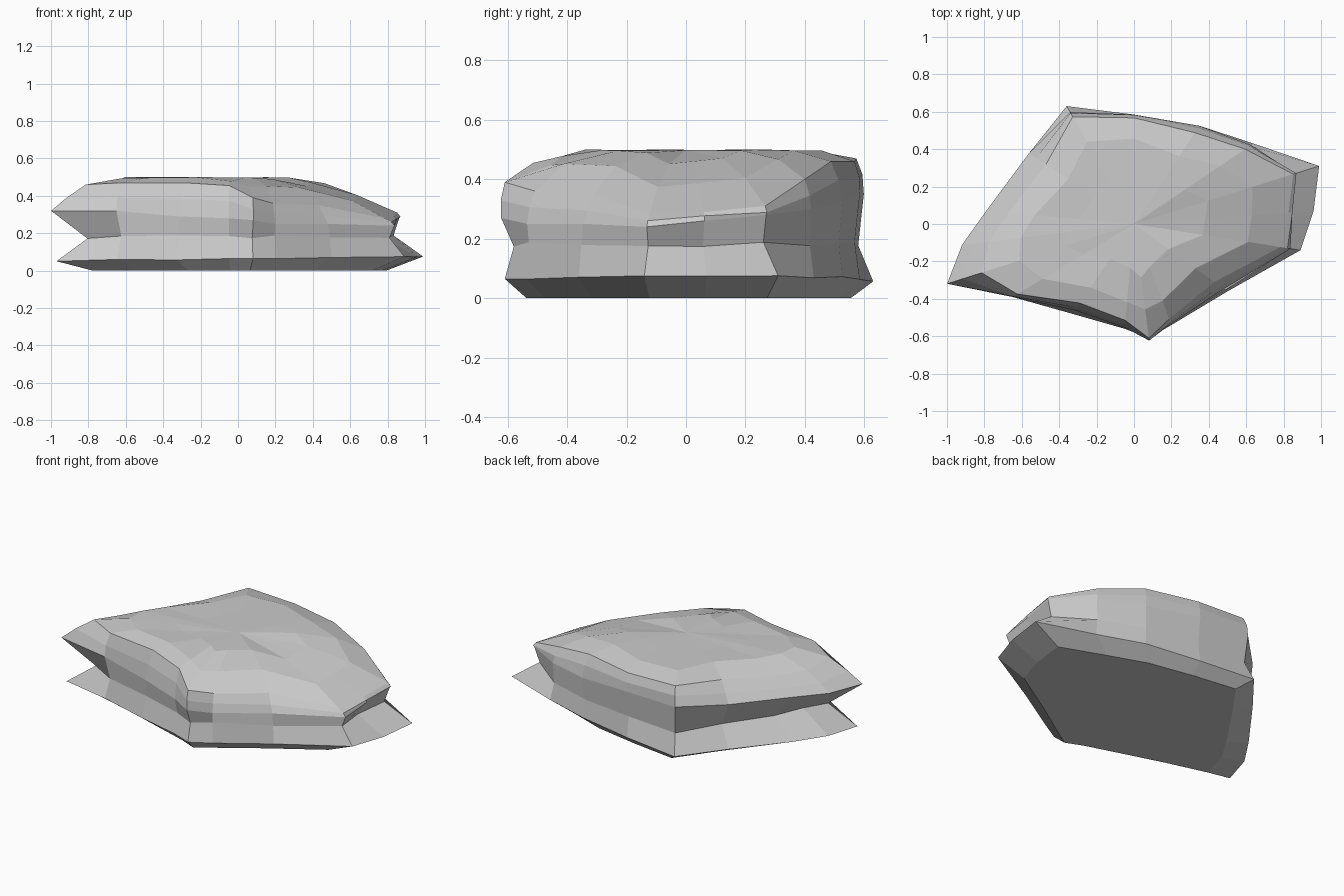
import bpy, bmesh, random

if "Cube" in bpy.data.objects:
    bpy.data.objects.remove(bpy.data.objects["Cube"])

random.seed(4)

# One row per vertical column around the slab, counter-clockwise from the left front corner:
# ledge x, ledge y, notch scale, lip scale, lip z, shoulder scale, shoulder z
COLUMNS = [
    (-.97, -.31, .83, 1.03, .32, .84, .46),
    (-.65, -.39, .96, 1.00, .32, .96, .47),
    (-.33, -.48, .95, .96, .29, .88, .47),
    (-.05, -.56, .95, .99, .28, .92, .455),
    (.08, -.61, .95, 1.02, .27, 1.0, .39),
    (.20, -.54, .98, .99, .25, .94, .36),
    (.50, -.36, .98, .96, .25, .86, .35),
    (.89, -.14, .91, .94, .24, .88, .28),
    (.96, .07, .82, .88, .26, .86, .29),
    (.99, .31, .84, .87, .28, .86, .31),
    (.64, .43, .97, .98, .30, .93, .40),
    (.35, .525, .98, 1.00, .32, .93, .46),
    (.00, .585, .97, 1.00, .35, .97, .46),
    (-.36, .63, .92, .95, .35, .91, .47),
    (-.56, .38, .85, 1.00, .34, .84, .45),
    (-.79, .07, .82, 1.00, .33, .85, .43),
    (-.91, -.11, .82, 1.01, .32, .85, .43),
]


def top_height(x, y):
    """Flat crown that falls away to the right, front right and front."""
    return (.498 - .13 * max(0, x - .25) - .22 * max(0, .8 * x - .6 * y - .2)
            - .35 * max(0, -y - .38))


def jitter(a):
    return random.uniform(-a, a)


# Horizontal rings from the base up to the crown
rings = [[] for _ in range(8)]
for x, y, notch, lip, lip_z, sh, sh_z in COLUMNS:
    mid = (lip + sh) / 2 + .012
    rings[0].append((x * .80, y * .88, 0))
    rings[1].append((x, y, .064 + .011 * x + jitter(.005)))
    rings[2].append((x * notch, y * notch, .18 + jitter(.01)))
    rings[3].append((x * lip, y * lip, lip_z))
    rings[4].append((x * mid, y * mid, (lip_z + sh_z) / 2 + jitter(.008)))
    rings[5].append((x * sh, y * sh, sh_z))
    for ring, s in ((6, .78), (7, .45)):
        s *= sh * (1 + jitter(.05))
        rings[ring].append((x * s, y * s, top_height(x * s, y * s) + jitter(.003)))

# Skin the rings into a closed rock
bm = bmesh.new()
loops = [[bm.verts.new(p) for p in ring] for ring in rings]
n = len(COLUMNS)
for low, high in zip(loops, loops[1:]):
    for i in range(n):
        j = (i + 1) % n
        bm.faces.new((low[i], low[j], high[j], high[i]))
bm.faces.new(loops[0][::-1])
centre = bm.verts.new((0, 0, .498))
for i in range(n):
    bm.faces.new((loops[-1][i], loops[-1][(i + 1) % n], centre))
bmesh.ops.recalc_face_normals(bm, faces=bm.faces)

mesh = bpy.data.meshes.new("rock_slab")
bm.to_mesh(mesh)
bm.free()
rock = bpy.data.objects.new("rock_slab", mesh)
bpy.context.collection.objects.link(rock)
